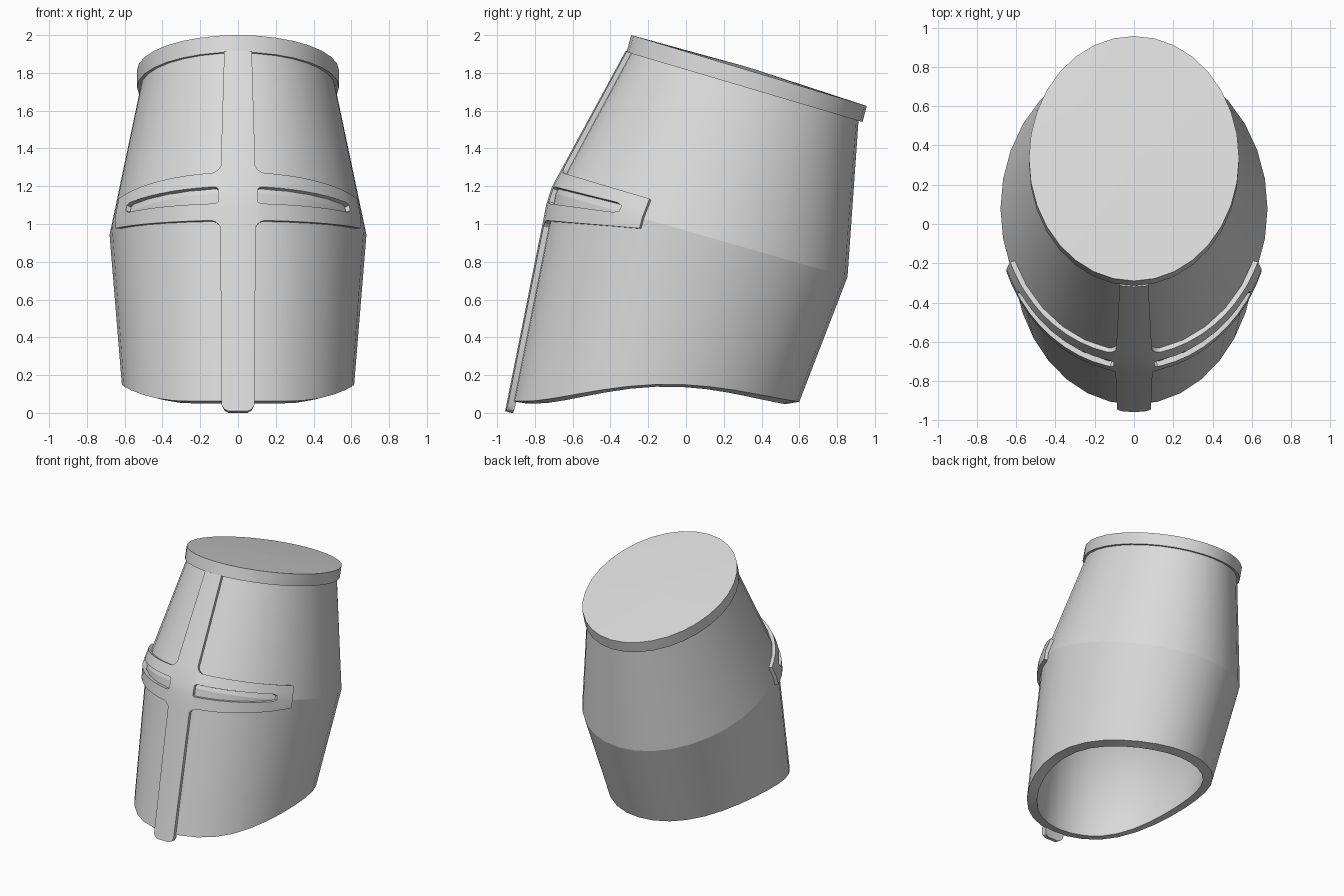
import bpy, bmesh
from math import sin, cos, pi, sqrt, asin, radians

cube = bpy.data.objects.get("Cube")
if cube:
    bpy.data.objects.remove(cube, do_unlink=True)

GREY = (0.7, 0.7, 0.7, 1)
steel = bpy.data.materials.new("grey_steel")
steel.use_nodes = True
steel.diffuse_color = GREY
steel.node_tree.nodes["Principled BSDF"].inputs["Base Color"].default_value = GREY

SEGMENTS = 32
# Tilted ellipses: front y, front z, back y, back z, half width, lift of the sides
BOTTOM = (-0.92, 0.062, 0.60, 0.052, 0.615, 0.095)
MIDDLE = (-0.70, 1.165, 0.855, 0.72, 0.68, 0.0)
TOP = (-0.285, 1.93, 0.915, 1.57, 0.51, 0.0)


def grow(ring, d, dz=0):
    fy, fz, by, bz, rx, lift = ring
    return (fy - d, fz + dz, by + d, bz + dz, rx + d, lift)


def blend(a, b, t):
    return tuple(p + (q - p) * t for p, q in zip(a, b))


def ring_point(ring, angle):
    """Point on a tilted ellipse; angle 0 is the front."""
    fy, fz, by, bz, rx, lift = ring
    k = (1 - cos(angle)) / 2
    arch = max(0, 1 - (cos(angle) + 0.1) ** 2) ** 1.6
    return (rx * sin(angle), fy + (by - fy) * k, fz + (bz - fz) * k + lift * arch)


def add_object(name, bm):
    mesh = bpy.data.meshes.new(name)
    bm.to_mesh(mesh)
    bm.free()
    mesh.materials.append(steel)
    obj = bpy.data.objects.new(name, mesh)
    bpy.context.collection.objects.link(obj)
    return obj


def loft(name, rings, sharp):
    """Skin the rings, cap both ends, keep the first few ring edges sharp."""
    bm = bmesh.new()
    loops = [[bm.verts.new(ring_point(r, 2 * pi * i / SEGMENTS)) for i in range(SEGMENTS)]
             for r in rings]
    for a, b in zip(loops, loops[1:]):
        for i in range(SEGMENTS):
            j = (i + 1) % SEGMENTS
            bm.faces.new((a[i], a[j], b[j], b[i]))
    bm.faces.new(loops[0])
    bm.faces.new(loops[-1])
    for face in bm.faces:
        face.smooth = True
    bmesh.ops.recalc_face_normals(bm, faces=bm.faces[:])
    for loop in loops[:sharp]:
        for i in range(SEGMENTS):
            bm.edges.get((loop[i], loop[(i + 1) % SEGMENTS])).smooth = False
    return add_object(name, bm)


# Body: outer wall down to the rim, then the hollow up to a soft-edged ceiling
WALL = -0.073
loft("helmet_shell", [TOP, MIDDLE, BOTTOM, grow(BOTTOM, WALL, -0.012),
                      grow(MIDDLE, WALL)], 4)

# Crown with a small overhanging lip and a barely domed top
loft("crown_plate", [(-0.315, 1.91, 0.935, 1.54, 0.535, 0),
                     (-0.29, 2.0, 0.957, 1.625, 0.535, 0),
                     (0.30, 1.838, 0.36, 1.82, 0.03, 0)], 2)

# Cross shaped face plate, wrapped around the front of the shell
RAISE = 0.027
LOW, MID, HIGH = (grow(r, RAISE) for r in (BOTTOM, MIDDLE, TOP))


def on_shell(u, z):
    """Point of the raised shell surface at height z; u is the sine of the turn."""
    lo, hi = -0.2, 2.2
    for _ in range(40):
        s = (lo + hi) / 2
        ring = blend(LOW, MID, s) if s < 1 else blend(MID, HIGH, s - 1)
        p = ring_point(ring, asin(u))
        if p[2] < z:
            lo = s
        else:
            hi = s
    return p


cross = bmesh.new()


def quad(corners):
    cross.faces.new([cross.verts.new(on_shell(u, z)) for u, z in corners])


def band_point(u, row):
    """Rows 0 to 3: lower edge, slot bottom, slot top, upper edge."""
    k = 1 - sqrt(1 - u * u)
    z = (1.02, 1.11, 1.2, 1.275)[row] - (0.07, 0.11, 0.2, 0.23)[row] * k
    fillet = max(0, 0.2 - u) ** 2 * 8
    z += (-fillet, 0, 0, fillet)[row]
    if u in (SLOT_START, SLOT_END):             # rounded slot ends
        z += (0, 0.01, -0.01, 0)[row]
    return u, z


# Side arms with the eye slot left open
BAR, SLOT_START, SLOT_END = 0.135, 0.15, 0.842
columns = [BAR, SLOT_START, 0.17, 0.2, 0.3, 0.4, 0.5, 0.6, 0.68, 0.75, 0.82,
           SLOT_END, 0.89, 0.922]
for u0, u1 in zip(columns, columns[1:]):
    for row in range(3):
        if row == 1 and SLOT_START <= u0 < SLOT_END:
            continue
        quad([band_point(u0, row), band_point(u1, row),
              band_point(u1, row + 1), band_point(u0, row + 1)])

# Upright bar, half of it, from the rounded foot to the crown
edge = [(0.08, 0.009), (0.115, 0.02), (BAR, 0.042), (BAR, 0.35), (BAR, 0.7)]
edge += [band_point(BAR, row) for row in range(4)]
edge += [(BAR, 1.5), (BAR, 1.7), (BAR, 1.915)]
for (ua, za), (ub, zb) in zip(edge, edge[1:]):
    quad([(0, za), (ua, za), (ub, zb), (0, zb)])

bmesh.ops.remove_doubles(cross, verts=cross.verts[:], dist=0.0005)
plate = add_object("cross_face_plate", cross)
mirror = plate.modifiers.new("mirror", 'MIRROR')
mirror.use_clip = True
solid = plate.modifiers.new("thickness", 'SOLIDIFY')
solid.thickness = 0.04
solid.offset = -1

bpy.ops.object.select_all(action='DESELECT')
plate.select_set(True)
bpy.context.view_layer.objects.active = plate
bpy.ops.object.convert(target='MESH')
bpy.ops.object.shade_smooth_by_angle(angle=radians(30))
